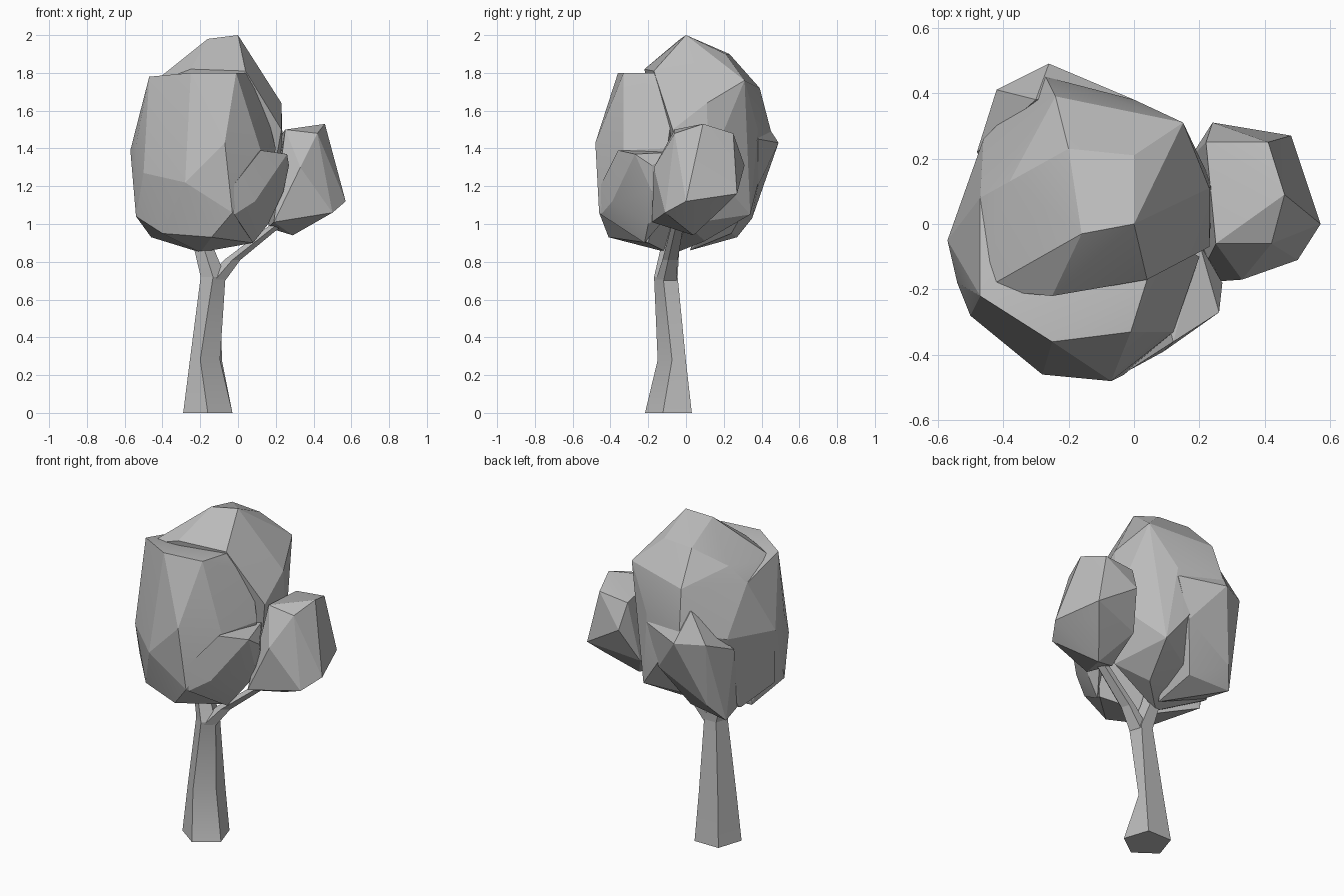
import bpy
import bmesh
from math import cos, sin, radians
from mathutils import Vector

default_cube = bpy.data.objects.get("Cube")
if default_cube:
    bpy.data.objects.remove(default_cube, do_unlink=True)


def make_material(name, colour):
    material = bpy.data.materials.new(name)
    material.use_nodes = True
    material.diffuse_color = colour
    shader = material.node_tree.nodes["Principled BSDF"]
    shader.inputs["Base Color"].default_value = colour
    shader.inputs["Roughness"].default_value = 0.8
    return material


plain_grey = make_material("plain grey", (0.5, 0.5, 0.5, 1))


def finish(bm, name):
    """Turn a bmesh into a faceted object with the shared material."""
    bmesh.ops.recalc_face_normals(bm, faces=bm.faces[:])
    mesh = bpy.data.meshes.new(name)
    bm.to_mesh(mesh)
    bm.free()
    mesh.materials.append(plain_grey)
    part = bpy.data.objects.new(name, mesh)
    bpy.context.collection.objects.link(part)
    bpy.ops.object.select_all(action="DESELECT")
    part.select_set(True)
    bpy.context.view_layer.objects.active = part
    bpy.ops.object.shade_smooth_by_angle(angle=radians(12))
    return part


def leaf_lobe(name, *corners):
    """Wrap a faceted clump of leaves tightly round its corner points."""
    bm = bmesh.new()
    for corner in corners:
        bm.verts.new(corner)
    result = bmesh.ops.convex_hull(bm, input=bm.verts[:])
    loose = [v for v in result["geom_interior"] if isinstance(v, bmesh.types.BMVert)]
    bmesh.ops.delete(bm, geom=loose, context="VERTS")
    return finish(bm, name)


def limb(name, *sections):
    """Loft five-sided level rings given as (x, y, z, radius)."""
    bm = bmesh.new()
    sides = 5
    rings = []
    for x, y, z, radius in sections:
        angles = [radians(360 * i / sides - 90) for i in range(sides)]
        rings.append([bm.verts.new((x + radius * cos(a), y + radius * sin(a), z))
                      for a in angles])
    for lower, upper in zip(rings, rings[1:]):
        for i in range(sides):
            j = (i + 1) % sides
            bm.faces.new((lower[i], lower[j], upper[j], upper[i]))
    bm.faces.new(rings[0])
    bm.faces.new(rings[-1])
    return finish(bm, name)


# Trunk, straight behind and pinched above the foot at the front corner
trunk = limb("trunk",
             (-.16, -.08, 0, .137), (-.15, -.09, .28, .11),
             (-.132, -.1, .72, .069))
for vertex in trunk.data.vertices[5:7]:
    vertex.co += Vector((-.05, .05, 0))

# Fork above the trunk
limb("upper_trunk",
     (-.132, -.1, .72, .069), (-.18, -.08, .87, .055), (-.2, -.06, 1, .05))
limb("side_branch",
     (-.125, -.1, .7, .06), (-.03, -.08, .81, .045), (.21, -.04, 1, .035))

# Tall central mass of leaves with the peak
leaf_lobe("crown",
          (0, 0, 2), (-.16, -.03, 1.98), (0, .21, 1.9), (-.2, .23, 1.9),
          (-.38, .13, 1.8), (-.25, -.22, 1.82), (.04, -.17, 1.81),
          (-.46, -.2, 1.74), (-.47, .08, 1.7), (-.57, -.05, 1.39),
          (.15, .31, 1.76), (-.24, .39, 1.72), (.23, .11, 1.64),
          (.23, -.07, 1.5), (0, .38, 1.5), (-.46, .26, 1.42),
          (-.27, .45, 1.49), (.24, .12, 1.3), (.05, .34, 1.05), (.14, 0, 1),
          (-.03, .1, .91), (-.2, -.05, .85), (-.44, .1, .94),
          (-.53, -.1, 1.04))

# Broad lobe bulging to the front
leaf_lobe("front_lobe",
          (-.47, -.22, 1.78), (-.25, -.36, 1.8), (-.01, -.33, 1.8),
          (.04, -.17, 1.8), (-.47, .08, 1.7), (-.57, -.05, 1.39),
          (-.54, -.18, 1.42), (-.5, -.28, 1.27), (-.28, -.46, 1.22),
          (-.07, -.48, 1.43), (.12, -.33, 1.39), (-.03, -.46, 1.06),
          (-.54, -.18, 1.04), (-.4, -.32, .95), (-.14, -.41, .93),
          (-.46, .02, .93), (-.2, -.1, .85), (.08, -.2, .9),
          (.2, -.1, 1.4), (.13, -.06, 1.68))

# Lobe bulging to the back, with a low corner
leaf_lobe("back_lobe",
          (-.42, .41, 1.43), (-.26, .49, 1.43), (-.3, .38, 1.6),
          (-.48, .22, 1.35), (-.46, .27, .93), (-.39, .35, 1.03),
          (-.08, .38, 1.2), (-.16, .02, .86), (-.42, .1, .94),
          (-.2, .24, .95), (0, .38, 1.45))

# Low bump beside the side branch
leaf_lobe("front_corner_lobe",
          (.27, -.18, 1.31), (.26, -.27, 1.37), (.12, -.36, 1.39),
          (-.02, -.45, 1.21), (.09, -.39, 1.12), (-.02, -.45, 1.05),
          (.24, -.18, 1.17), (.16, -.2, 1), (.08, -.22, .9),
          (.05, -.1, 1.35), (.2, -.06, 1.38), (.2, -.05, 1.1))

# Small separate clump at the end of the side branch
leaf_lobe("side_lobe",
          (.25, -.06, 1.5), (.42, -.06, 1.48), (.46, .09, 1.53),
          (.41, .25, 1.48), (.22, .25, 1.46), (.24, .31, 1.31),
          (.48, .27, 1.16), (.57, 0, 1.12), (.5, -.11, 1.06),
          (.19, -.18, 1.01), (.33, -.17, 1.3), (.29, .04, .94),
          (.42, .2, 1.09), (.16, 0, .98), (.17, .2, 1.1))
